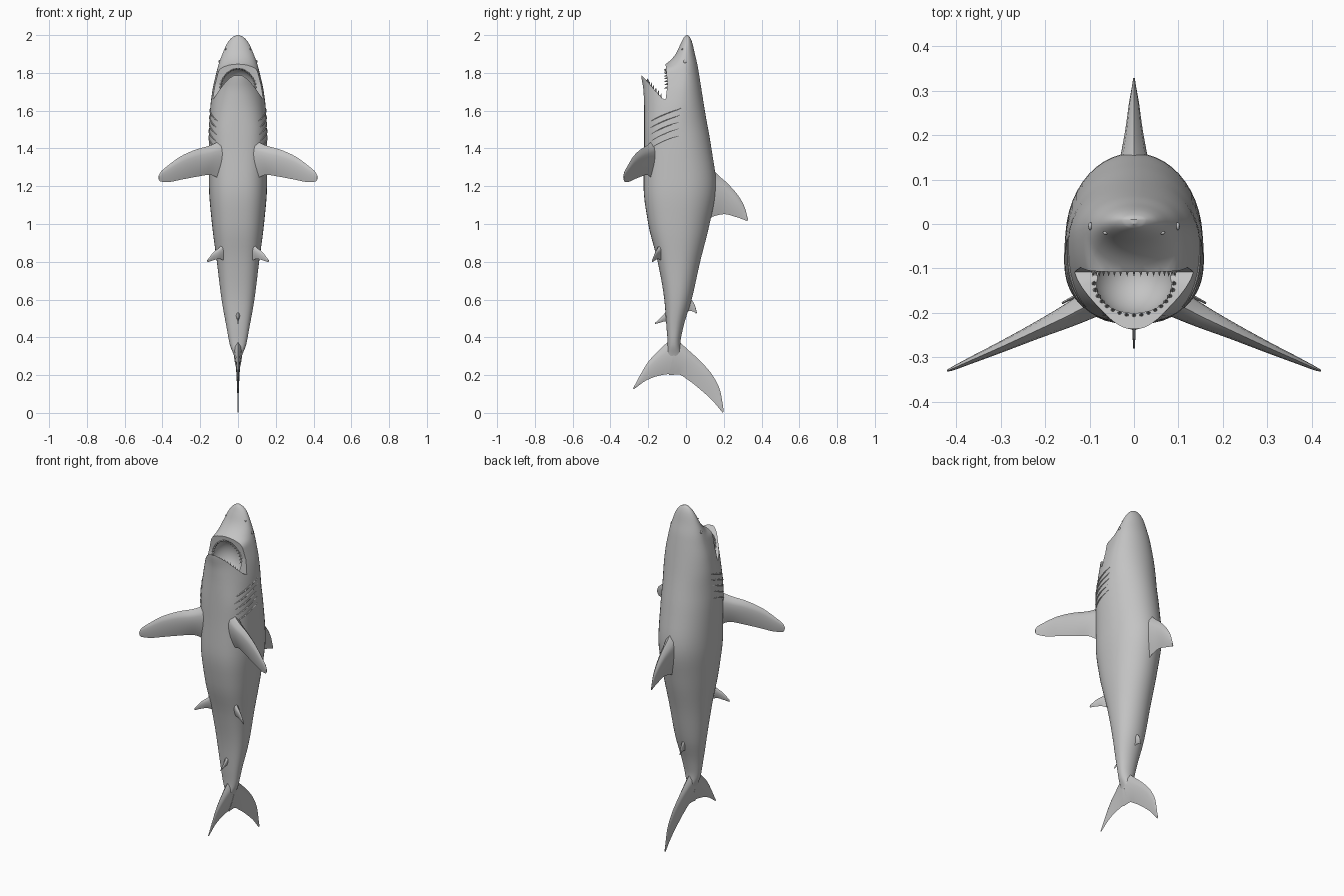
import bpy
import bmesh
from math import sin, cos, pi, radians
from mathutils import Vector, Matrix

if "Cube" in bpy.data.objects:
    bpy.data.objects.remove(bpy.data.objects["Cube"], do_unlink=True)

skin = bpy.data.materials.new("matte grey")
skin.use_nodes = True
GREY = (0.55, 0.55, 0.55, 1)
skin.diffuse_color = GREY
skin.node_tree.nodes["Principled BSDF"].inputs["Base Color"].default_value = GREY


# ---------- helpers ----------
def interpolate(keys, rows, t):
    """Smooth interpolation between rows, without overshoot."""
    count = len(keys)
    i = 0
    while i < count - 2 and t > keys[i + 1]:
        i += 1

    def secant(k, c):
        return (rows[k + 1][c] - rows[k][c]) / (keys[k + 1] - keys[k])

    def tangent(k, c):
        if k == 0:
            return secant(0, c)
        if k == count - 1:
            return secant(count - 2, c)
        before, after = secant(k - 1, c), secant(k, c)
        return 0 if before * after <= 0 else 2 * before * after / (before + after)

    step = keys[i + 1] - keys[i]
    u = (t - keys[i]) / step
    ease = u * u * (3 - 2 * u)
    return [rows[i][c] * (1 - ease) + rows[i + 1][c] * ease
            + step * u * (1 - u) * ((1 - u) * tangent(i, c) - u * tangent(i + 1, c))
            for c in range(len(rows[0]))]


def finish(name, bm):
    """Turn a bmesh into a smooth shaded object."""
    bmesh.ops.recalc_face_normals(bm, faces=bm.faces)
    mesh = bpy.data.meshes.new(name)
    bm.to_mesh(mesh)
    bm.free()
    mesh.materials.append(skin)
    obj = bpy.data.objects.new(name, mesh)
    bpy.context.scene.collection.objects.link(obj)
    shade(obj)
    return obj


def activate(obj):
    for other in bpy.context.scene.objects:
        other.select_set(False)
    obj.select_set(True)
    bpy.context.view_layer.objects.active = obj


def shade(obj):
    activate(obj)
    bpy.ops.object.shade_smooth_by_angle(angle=radians(40))


def loft(name, rings):
    """Skin a list of closed rings and cap both ends."""
    bm = bmesh.new()
    loops = [[bm.verts.new(p) for p in ring] for ring in rings]
    n = len(loops[0])
    for low, high in zip(loops, loops[1:]):
        for k in range(n):
            m = (k + 1) % n
            bm.faces.new((low[k], low[m], high[m], high[k]))
    bm.faces.new(loops[0])
    bm.faces.new(loops[-1])
    return finish(name, bm)


def fin(name, stations, thickness, normal):
    """Loft a foil section between (leading, trailing) edge points."""
    normal = Vector(normal).normalized()
    flat = [tuple(lead) + tuple(trail) for lead, trail in stations]
    keys = list(range(len(flat)))
    steps, half, rings = 6 * (len(flat) - 1), 8, []
    for s in range(steps + 1):
        row = interpolate(keys, flat, s / 6)
        lead, trail = Vector(row[:3]), Vector(row[3:])
        thick = thickness * (1 - s / steps) ** 1.7 + 0.0025
        ring = []
        for k in range(2 * half):
            c = (k if k <= half else 2 * half - k) / half
            side = 1 if k <= half else -1
            bulge = 2.6 * c ** 0.5 * (1 - c)
            ring.append(lead.lerp(trail, c) + normal * (side * thick * bulge))
        rings.append(ring)
    return loft(name, rings)


def median_fin(name, rows, thickness):
    pairs = [((0, ly, lz), (0, ty, tz)) for ly, lz, ty, tz in rows]
    return fin(name, pairs, thickness, (1, 0, 0))


def paired_fins(name, rows, thickness):
    for label, s in (("left", 1), ("right", -1)):
        pairs = [((s * x, y, lead), (s * x, y, trail)) for x, y, lead, trail in rows]
        fin(label + "_" + name, pairs, thickness, (s * 0.39, 0.92, 0))


# ---------- body: height, half width, belly y, back y ----------
BODY = [
    (0.24, 0.005, -0.09, -0.04), (0.3, 0.02, -0.1, -0.025),
    (0.36, 0.043, -0.097, -0.03), (0.45, 0.06, -0.103, -0.015),
    (0.6, 0.087, -0.115, 0.03), (0.8, 0.112, -0.15, 0.075),
    (1.0, 0.138, -0.2, 0.125), (1.2, 0.154, -0.225, 0.16),
    (1.4, 0.155, -0.222, 0.135), (1.6, 0.148, -0.222, 0.1),
    (1.7, 0.137, -0.225, 0.084), (1.8, 0.115, -0.238, 0.068),
    (1.845, 0.103, -0.11, 0.06), (1.9, 0.083, -0.055, 0.047),
    (1.96, 0.055, -0.026, 0.033), (1.99, 0.028, -0.01, 0.02),
    (2.0, 0.005, 0.0, 0.01)]
HEIGHTS = [row[0] for row in BODY]


def body_point(z, angle):
    """Point on the body; angle 0 is its left flank, positive toward the back."""
    _, width, belly, back = interpolate(HEIGHTS, BODY, z)
    head = max(0, z - 1.5)
    middle = (belly + back) / 2 if head == 0 else 0.13 * head - 0.055
    c, s = cos(angle), sin(angle)
    power = 1 if s > 0 else min(1, 0.76 + head)
    reach = (back if s > 0 else belly) - middle
    x = width * abs(c) ** power * (1 if c > 0 else -1)
    return Vector((x, middle + reach * abs(s) ** power, z))


levels = [a + (b - a) * k / 5 for a, b in zip(HEIGHTS, HEIGHTS[1:]) for k in range(5)]
levels.append(HEIGHTS[-1])
SIDES = 48
body = loft("body", [[body_point(z, 2 * pi * (k + 0.5) / SIDES) for k in range(SIDES)]
                     for z in levels])

# ---------- open mouth: a gap between the jaws and a throat ----------
gap_profile = [(-0.108, 1.658), (-0.098, 1.74), (-0.108, 1.845), (-0.13, 1.9),
               (-0.35, 1.9), (-0.35, 1.79), (-0.235, 1.787), (-0.2, 1.75),
               (-0.15, 1.69), (-0.125, 1.665)]
gap = loft("jaw_gap_cutter", [[(x, y, z) for y, z in gap_profile] for x in (-0.3, 0.3)])
bm = bmesh.new()
bmesh.ops.create_uvsphere(bm, u_segments=32, v_segments=20, radius=1)
bm.transform(Matrix.Translation((0, -0.115, 1.715)) @ Matrix.Diagonal((0.094, 0.09, 0.11, 1)))
throat = finish("throat_cutter", bm)
for cutter in (gap, throat):
    cutter.hide_render = True
    activate(body)
    cut = body.modifiers.new("mouth", "BOOLEAN")
    cut.operation = "DIFFERENCE"
    cut.solver = "EXACT"
    cut.object = cutter
    bpy.ops.object.modifier_apply(modifier=cut.name)
    bpy.data.objects.remove(cutter, do_unlink=True)
shade(body)


# ---------- teeth ----------
def teeth(name, count, place, direction, length):
    bm = bmesh.new()
    turn = Vector(direction).to_track_quat("Z", "Y").to_matrix().to_4x4()
    for k in range(count):
        spot = Matrix.Translation(place(pi * (k + 0.5) / count))
        bmesh.ops.create_cone(bm, cap_ends=True, segments=6, radius1=0.007, radius2=0,
                              depth=length, matrix=spot @ turn)
    finish(name, bm)


teeth("upper_teeth", 19, lambda a: (0.093 * cos(a), -0.107, 1.712 + 0.107 * sin(a)),
      (0, -1, -0.3), 0.024)
teeth("lower_teeth", 17, lambda a: (0.09 * cos(a), -0.125 - 0.08 * sin(a), 1.673 + 0.087 * sin(a)),
      (0, 0.25, 1), 0.024)

# ---------- fins and tail ----------
median_fin("dorsal_fin", [
    (0.09, 1.38, 0.09, 1.0), (0.16, 1.27, 0.15, 1.042), (0.22, 1.215, 0.205, 1.052),
    (0.28, 1.145, 0.265, 1.037), (0.31, 1.09, 0.3, 1.025),
    (0.328, 1.025, 0.325, 1.015)], 0.04)
median_fin("second_dorsal_fin", [
    (-0.01, 0.66, -0.01, 0.52), (0.025, 0.605, 0.02, 0.54),
    (0.045, 0.575, 0.04, 0.535), (0.058, 0.53, 0.055, 0.525)], 0.012)
median_fin("anal_fin", [
    (-0.08, 0.56, -0.08, 0.46), (-0.115, 0.525, -0.11, 0.485),
    (-0.14, 0.498, -0.135, 0.478), (-0.165, 0.476, -0.165, 0.47)], 0.012)
median_fin("upper_tail_lobe", [
    (-0.05, 0.39, -0.09, 0.2), (0.01, 0.335, -0.04, 0.203), (0.07, 0.28, 0.01, 0.175),
    (0.14, 0.2, 0.08, 0.12), (0.18, 0.12, 0.14, 0.065), (0.2, 0.01, 0.195, 0)], 0.02)
median_fin("lower_tail_lobe", [
    (-0.08, 0.39, -0.04, 0.203), (-0.14, 0.335, -0.09, 0.205), (-0.2, 0.27, -0.15, 0.195),
    (-0.24, 0.205, -0.21, 0.172), (-0.28, 0.13, -0.275, 0.126)], 0.02)
paired_fins("pectoral_fin", [
    (0.08, -0.17, 1.45, 1.23), (0.15, -0.207, 1.415, 1.26), (0.22, -0.24, 1.395, 1.25),
    (0.3, -0.277, 1.36, 1.235), (0.37, -0.308, 1.31, 1.222),
    (0.41, -0.326, 1.275, 1.225), (0.42, -0.33, 1.255, 1.235)], 0.032)
paired_fins("pelvic_fin", [
    (0.06, -0.12, 0.92, 0.8), (0.1, -0.148, 0.875, 0.815),
    (0.13, -0.162, 0.85, 0.808), (0.162, -0.178, 0.81, 0.797)], 0.014)

# ---------- gills, eyes and nostrils ----------
for label, s in (("left", 1), ("right", -1)):
    mirror = Matrix.Diagonal((s, 1, 1))
    for g in range(5):
        rings = []
        for k in range(13):
            t = k / 12
            p = body_point(1.4 + 0.036 * g + 0.07 * t, 0.95 * t - 0.85)
            size = 0.001 + 0.004 * sin(pi * t)
            rings.append([mirror @ (p + Vector((cos(a), 0, sin(a))) * size)
                          for a in (pi * q / 3 for q in range(6))])
        loft(f"{label}_gill_{g + 1}", rings)
    for part, z, angle, shape in (("eye", 1.86, 0.05, (0.005, 0.009, 0.009, 1)),
                                  ("nostril", 1.925, -0.5, (0.006, 0.004, 0.004, 1))):
        bm = bmesh.new()
        bmesh.ops.create_uvsphere(bm, u_segments=16, v_segments=10, radius=1)
        bm.transform(Matrix.Translation(mirror @ body_point(z, angle)) @ Matrix.Diagonal(shape))
        finish(f"{label}_{part}", bm)
